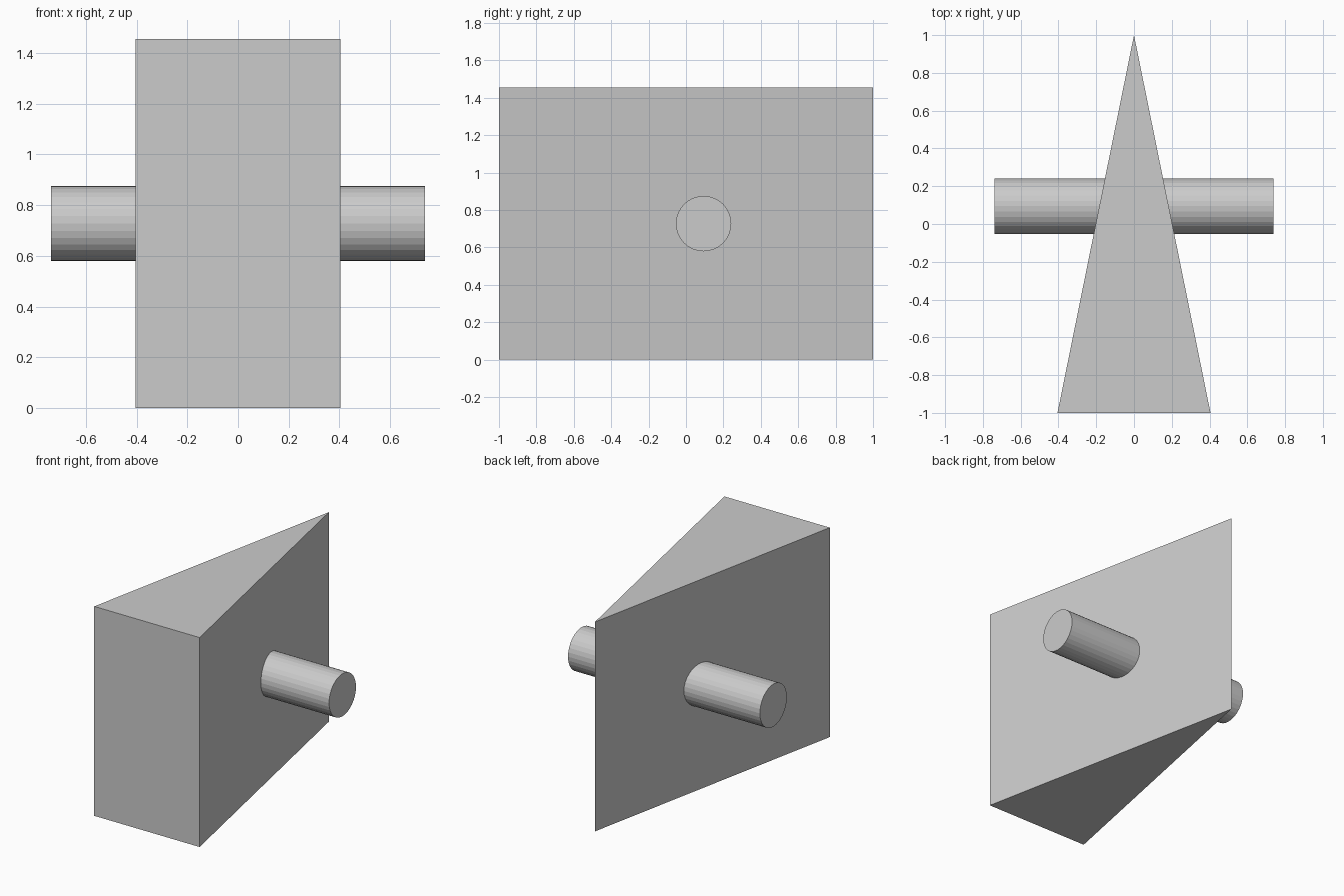
import bpy, bmesh, math

if "Cube" in bpy.data.objects:
    bpy.data.objects.remove(bpy.data.objects["Cube"])

HEIGHT = 1.455

# Triangular wedge: extrude a top-view profile upward
bm = bmesh.new()
profile = [(-0.405, -1), (0.405, -1), (0, 1)]
face = bm.faces.new([bm.verts.new((x, y, 0)) for x, y in profile])
result = bmesh.ops.extrude_face_region(bm, geom=[face])
top = [v for v in result["geom"] if isinstance(v, bmesh.types.BMVert)]
bmesh.ops.translate(bm, verts=top, vec=(0, 0, HEIGHT))
bmesh.ops.recalc_face_normals(bm, faces=bm.faces)
mesh = bpy.data.meshes.new("wedge_body")
bm.to_mesh(mesh)
bm.free()
bpy.context.collection.objects.link(bpy.data.objects.new("wedge_body", mesh))

# Round axle passing sideways through the wedge
bpy.ops.mesh.primitive_cylinder_add(
    vertices=32, radius=0.148, depth=1.475,
    location=(0, 0.094, HEIGHT / 2), rotation=(0, math.pi / 2, 0))
bpy.context.object.name = "axle"
